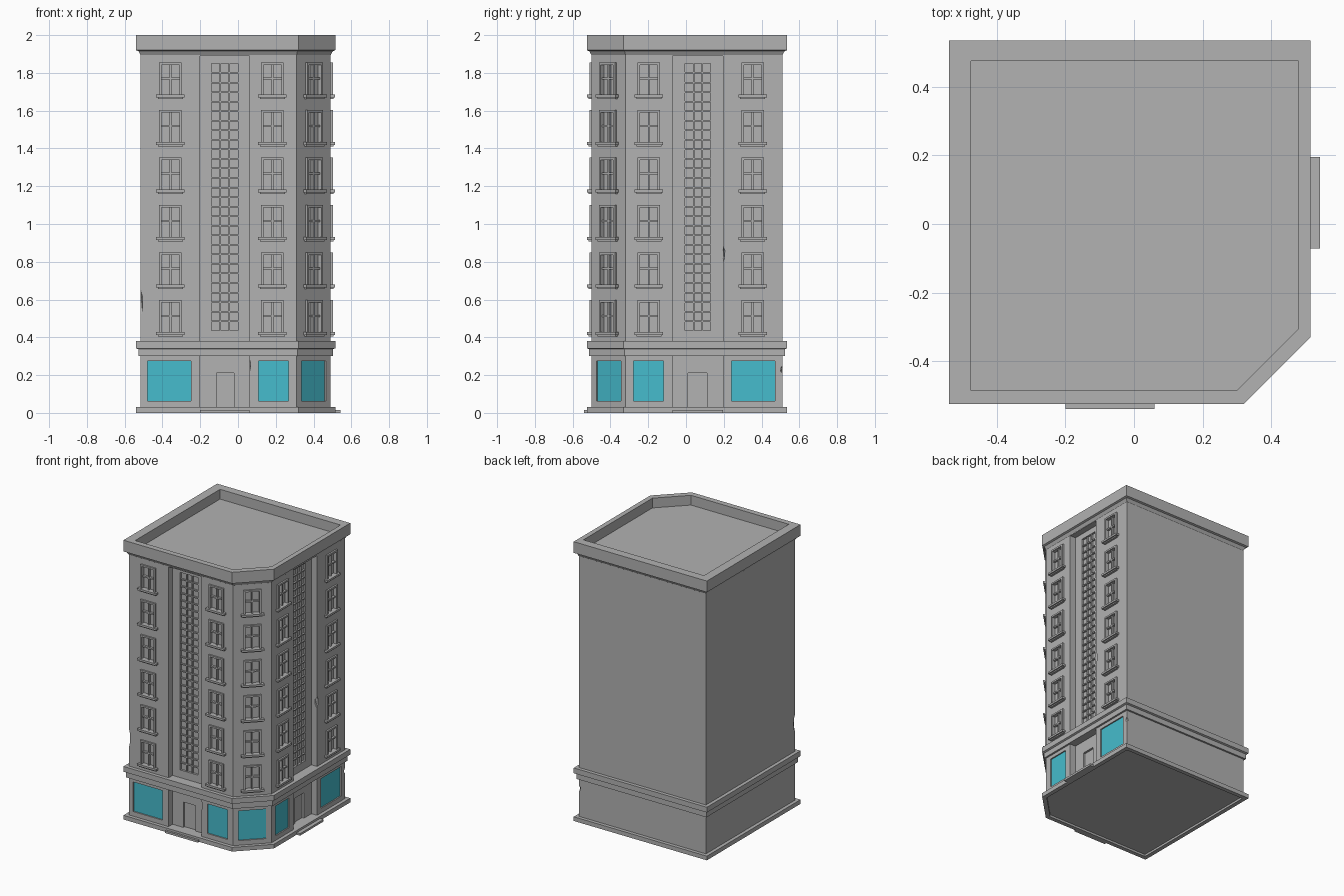
import bpy, bmesh
from mathutils import Matrix, Vector

cube = bpy.data.objects.get("Cube")
if cube:
    bpy.data.objects.remove(cube)


def material(name, rgb):
    m = bpy.data.materials.new(name)
    m.use_nodes = True
    m.diffuse_color = (*rgb, 1)
    m.node_tree.nodes["Principled BSDF"].inputs["Base Color"].default_value = (*rgb, 1)
    return m


STONE = material("stone grey", (0.445, 0.445, 0.445))
GLASS = material("shop glass cyan", (0.061, 0.503, 0.61))


def finish(bm, name, mat=STONE):
    bmesh.ops.recalc_face_normals(bm, faces=bm.faces)
    mesh = bpy.data.meshes.new(name)
    bm.to_mesh(mesh)
    bm.free()
    mesh.materials.append(mat)
    ob = bpy.data.objects.new(name, mesh)
    bpy.context.collection.objects.link(ob)
    return ob


# Footprint with one cut corner, grown outward by o
def outline(o):
    left, front, right, back = -0.515 - o, -0.5 - o, 0.49 + o, 0.51 + o
    cut = 0.81 + 1.414 * o
    return [(left, back), (left, front), (front + cut, front),
            (right, right - cut), (right, back)]


ROOF_EDGE = [(-0.475, 0.475), (-0.475, -0.485), (0.30, -0.485), (0.48, -0.305), (0.48, 0.475)]


# Stack of outlines joined by side faces, either capped or closed into a ring
def loft(name, rings, closed=False):
    bm = bmesh.new()
    loops = [[bm.verts.new((x, y, z)) for x, y in poly] for poly, z in rings]
    pairs = list(zip(loops, loops[1:]))
    if closed:
        pairs.append((loops[-1], loops[0]))
    else:
        bm.faces.new(loops[0])
        bm.faces.new(loops[-1])
    for a, b in pairs:
        for i in range(len(a)):
            j = (i + 1) % len(a)
            bm.faces.new((a[i], a[j], b[j], b[i]))
    return finish(bm, name)


# Wall frames: u runs along the wall, d is distance outward
def wall(origin, u):
    u = Vector((*u, 0)).normalized()
    inward = Vector((-u.y, u.x, 0))
    m = Matrix((u, inward, Vector((0, 0, 1)))).transposed().to_4x4()
    return Matrix.Translation((*origin, 0)) @ m


FRONT = wall((0, -0.5), (1, 0))
SIDE = wall((0.49, 0), (0, 1))
CORNER = wall((0.4, -0.41), (1, 1))


def box(bm, face, u, z, d):
    centre = Vector((sum(u) / 2, -sum(d) / 2, sum(z) / 2))
    size = Matrix.Diagonal((u[1] - u[0], d[1] - d[0], z[1] - z[0], 1))
    bmesh.ops.create_cube(bm, size=1, matrix=face @ Matrix.Translation(centre) @ size)


def chip(bm, face, u, z, size):
    m = face @ Matrix.Translation((u, 0, z)) @ Matrix.Diagonal((*size, 1))
    bmesh.ops.create_icosphere(bm, subdivisions=1, radius=1, matrix=m)


def cut(ob, bm):
    tool = finish(bm, "cutter")
    tool.hide_render = True
    mod = ob.modifiers.new("cut", "BOOLEAN")
    mod.operation, mod.solver, mod.object = "DIFFERENCE", "EXACT", tool
    bpy.context.view_layer.objects.active = ob
    bpy.ops.object.modifier_apply(modifier=mod.name)
    bpy.data.objects.remove(tool)


# Layout of each wall: name, frame, window centres, shop windows, bay, strip, door
WALLS = [
    ("front", FRONT, (-0.358, 0.182), ((-0.48, -0.25), (0.108, 0.268)),
     (-0.20, 0.06), (-0.14, 0.0), (-0.115, -0.02)),
    ("side", SIDE, (-0.197, 0.353), ((-0.277, -0.12), (0.24, 0.47)),
     (-0.072, 0.195), (-0.005, 0.13), (0.01, 0.11)),
    ("corner", CORNER, (0,), ((-0.092, 0.092),), None, None, None),
]
TOPS = [0.597 + 0.2515 * i for i in range(6)]
HALF, TALL = 0.059, 0.18
SHOP_Z, STRIP_Z, DOOR_Z = (0.063, 0.275), (0.435, 1.85), (0.03, 0.212)
BAY, PANEL = -0.045, -0.06

# Main body, with bays and openings cut into it
body = loft("main_walls", [(outline(0), 0.015), (outline(0), 1.92)])
first, second = bmesh.new(), bmesh.new()
for name, face, windows, shops, bay, strip, door in WALLS:
    for u in windows:
        for top in TOPS:
            box(first, face, (u - HALF + 0.006, u + HALF - 0.006),
                (top - TALL, top - 0.006), (-0.014, 0.1))
    for u in shops:
        box(first, face, u, SHOP_Z, (-0.012, 0.1))
    if bay:
        box(first, face, bay, (0.03, 0.31), (BAY, 0.1))
        box(first, face, bay, (0.37, 1.89), (BAY, 0.1))
        box(second, face, strip, STRIP_Z, (PANEL, 0.0))
        box(second, face, door, DOOR_Z, (PANEL, 0.0))
# Chipped masonry edges
chip(second, FRONT, -0.515, 0.58, (0.012, 0.02, 0.07))
chip(second, FRONT, 0.06, 0.25, (0.008, 0.015, 0.035))
chip(second, SIDE, 0.195, 0.84, (0.012, 0.02, 0.045))
chip(second, SIDE, 0.51, 0.23, (0.01, 0.015, 0.02))
cut(body, first)
cut(body, second)

# Plinth, belt course and roof cornice with its sunken roof
loft("plinth", [(outline(0.025), 0), (outline(0.025), 0.03),
                (outline(-0.005), 0.03), (outline(-0.005), 0)], closed=True)
loft("belt_course", [(outline(0.013), 0.30), (outline(0.013), 0.337), (outline(0.025), 0.342),
                     (outline(0.025), 0.38)])
loft("roof_cornice", [(outline(-0.005), 1.89), (outline(0.001), 1.895), (outline(0.012), 1.915),
                      (outline(0.025), 1.92), (outline(0.025), 2.0),
                      (ROOF_EDGE, 2.0), (ROOF_EDGE, 1.93)])

# Frames, sills, mullions, shop glass and steps on each wall
for name, face, windows, shops, bay, strip, door in WALLS:
    frames, sills, glass = bmesh.new(), bmesh.new(), bmesh.new()
    for u in windows:
        for top in TOPS:
            low, mid = top - TALL, top - 0.085
            for side in (-1, 1):
                edge = u + side * HALF
                box(frames, face, sorted((edge, edge - side * 0.012)), (low, top), (-0.014, 0.012))
            box(frames, face, (u - HALF, u + HALF), (top - 0.012, top), (-0.014, 0.012))
            box(frames, face, (u - 0.005, u + 0.005), (low, top), (-0.014, 0.002))
            box(frames, face, (u - HALF, u + HALF), (mid - 0.005, mid + 0.005), (-0.014, 0.002))
            box(sills, face, (u - 0.075, u + 0.075), (low - 0.004, low + 0.01), (-0.014, 0.024))
            box(sills, face, (u - 0.066, u + 0.066), (low - 0.012, low - 0.004), (-0.005, 0.015))
    for u in shops:
        box(glass, face, u, SHOP_Z, (-0.013, -0.009))
    finish(frames, name + "_window_frames")
    finish(sills, name + "_window_sills")
    finish(glass, name + "_shop_glass", GLASS)
    if bay:
        # Tall gridded stair window
        grid = bmesh.new()
        wide, rows = strip[1] - strip[0], 28
        for i in (1, 2):
            c = strip[0] + wide * i / 3
            box(grid, face, (c - 0.004, c + 0.004), STRIP_Z, (PANEL - 0.002, BAY - 0.003))
        for i in range(1, rows):
            c = STRIP_Z[0] + (STRIP_Z[1] - STRIP_Z[0]) * i / rows
            box(grid, face, strip, (c - 0.004, c + 0.004), (PANEL - 0.002, BAY - 0.003))
        finish(grid, name + "_stair_window_grid")
        # Entrance step
        step = bmesh.new()
        box(step, face, bay, (0, 0.015), (0.0, 0.052 if face is SIDE else 0.04))
        finish(step, name + "_entrance_step")
